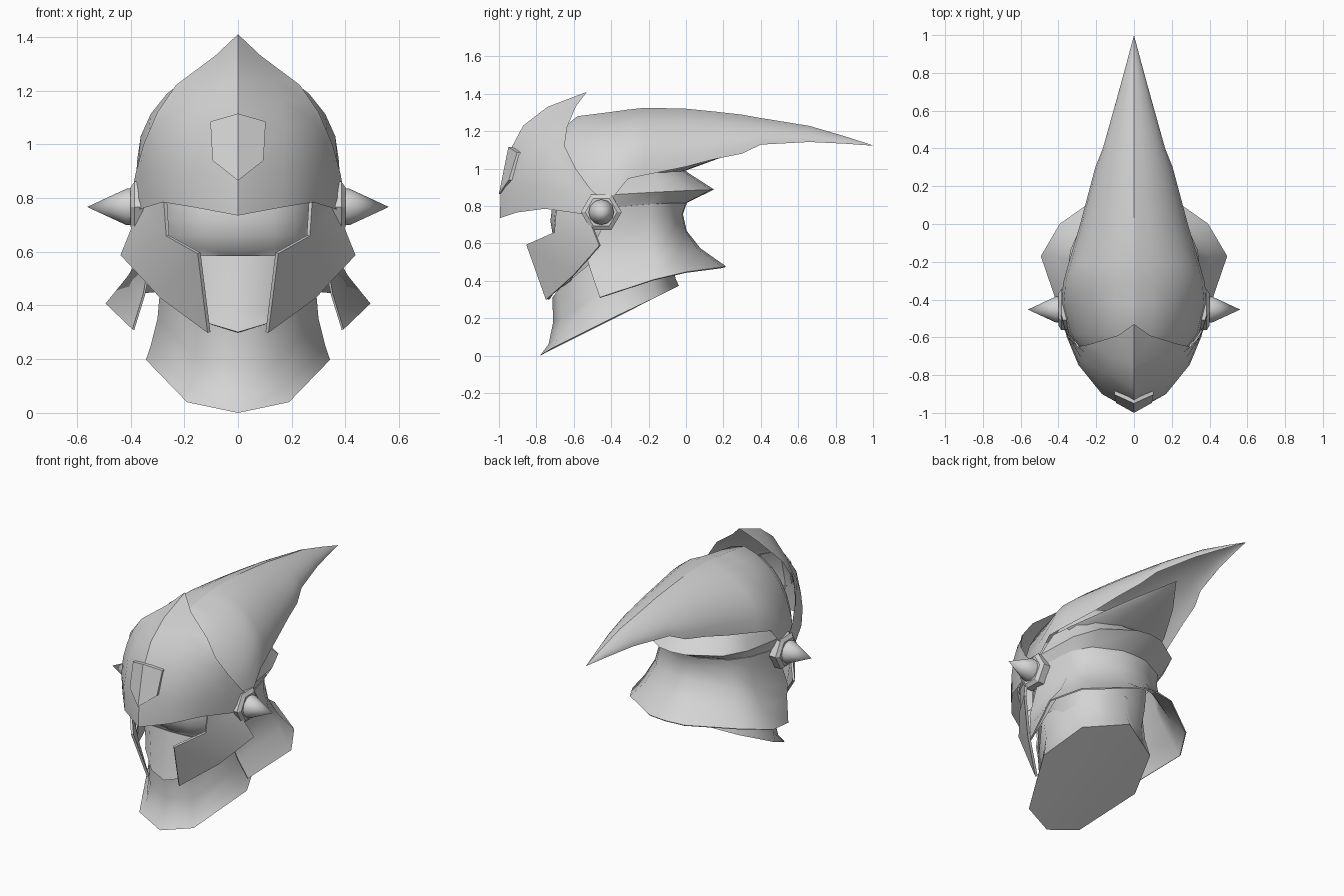
import bpy, bmesh, math

steel = bpy.data.materials.new("steel_grey")
steel.diffuse_color = (0.66, 0.66, 0.66, 1)


def make(name, verts, faces, thick=0.0, angle=40, ridge=False):
    """Mesh object from half geometry, mirrored over x = 0; ridge keeps the centre line sharp."""
    me = bpy.data.meshes.new(name)
    me.from_pydata(verts, [], faces)
    bm = bmesh.new()
    bm.from_mesh(me)
    bmesh.ops.remove_doubles(bm, verts=bm.verts, dist=0.0005)
    bmesh.ops.recalc_face_normals(bm, faces=bm.faces)
    bm.to_mesh(me)
    bm.free()
    me.materials.append(steel)
    ob = bpy.data.objects.new(name, me)
    bpy.context.collection.objects.link(ob)
    ob.modifiers.new("mirror", 'MIRROR').merge_threshold = 0.001
    if thick:
        s = ob.modifiers.new("thickness", 'SOLIDIFY')
        s.thickness, s.offset = thick, 0
    # Bake the modifiers so that sharp edges include rims and the centre line
    dg = bpy.context.evaluated_depsgraph_get()
    baked = bpy.data.meshes.new_from_object(ob.evaluated_get(dg))
    ob.modifiers.clear()
    ob.data = baked
    bm = bmesh.new()
    bm.from_mesh(baked)
    bmesh.ops.recalc_face_normals(bm, faces=bm.faces)
    bm.to_mesh(baked)
    bm.free()
    if ridge:
        for e in baked.edges:
            if all(abs(baked.vertices[v].co.x) < 1e-4 for v in e.vertices):
                e.use_edge_sharp = True
    bpy.ops.object.select_all(action='DESELECT')
    bpy.context.view_layer.objects.active = ob
    ob.select_set(True)
    bpy.ops.object.shade_smooth_by_angle(angle=math.radians(angle))
    return ob


def loft(name, rows, caps=(), **kw):
    """Skin between equal-length rows of points; caps close chosen rows."""
    n = len(rows[0])
    faces = [(r * n + i, r * n + i + 1, (r + 1) * n + i + 1, (r + 1) * n + i)
             for r in range(len(rows) - 1) for i in range(n - 1)]
    faces += [tuple(range(r * n, r * n + n)) for r in caps]
    return make(name, [p for row in rows for p in row], faces, **kw)


# Swept crest shell, ridge growing towards the tail: y, half width, edge height, ridge height
crest = [(-0.68, 0.265, 0.82, 1.20), (-0.58, 0.345, 0.80, 1.28), (-0.42, 0.385, 0.81, 1.30),
         (-0.31, 0.375, 0.945, 1.315), (-0.22, 0.35, 0.965, 1.325), (0.0, 0.285, 1.01, 1.32),
         (0.15, 0.245, 1.05, 1.305), (0.30, 0.205, 1.08, 1.288), (0.40, 0.165, 1.128, 1.27),
         (0.66, 0.092, 1.142, 1.228), (0.85, 0.04, 1.133, 1.172), (1.0, 0, 1.122, 1.124)]
ARC = [math.radians(a) for a in (0, 15, 30, 45, 60, 75, 90)]


def crest_row(y, w, b, t):
    k = 0.1 + 0.22 * max(0, min(1, y + 0.4))
    return [(w * math.cos(a), y, b + (t - b) * ((1 - k) * math.sin(a) + k * (1 - math.cos(a)))) for a in ARC]


loft("crest_shell", [crest_row(*c) for c in crest], ridge=True)

# Tapered lining under the crest: y, half width, edge height, depth
under = [(-0.22, 0.32, 0.975, 0.06), (0.0, 0.23, 1.02, 0.03), (0.2, 0.125, 1.075, 0.012),
         (0.38, 0.0, 1.14, 0.0)]
loft("crest_lining", [[(w * math.cos(a), y, b - d * math.sin(a)) for a in ARC[::2]]
                      for y, w, b, d in under])

# Brow visor: columns from lower rim to the raised rear rim, centre outwards
visor = [
    [(0, -.995, .735), (0, -.99, .90), (0, -.945, 1.09), (0, -.87, 1.23), (0, -.74, 1.33), (0, -.53, 1.41)],
    [(.16, -.905, .765), (.17, -.90, .90), (.17, -.86, 1.06), (.155, -.785, 1.17),
     (.13, -.70, 1.25), (.085, -.59, 1.33)],
    [(.28, -.755, .785), (.295, -.745, .90), (.29, -.735, 1.0), (.275, -.715, 1.09),
     (.255, -.685, 1.16), (.23, -.635, 1.222)],
    [(.345, -.61, .765), (.355, -.60, .83), (.357, -.595, .90), (.35, -.60, .96),
     (.335, -.62, 1.03), (.30, -.65, 1.12)],
    [(.375, -.54, .755), (.385, -.49, .78), (.395, -.43, .81), (.39, -.46, .845),
     (.382, -.51, .89), (.352, -.59, 1.0)]]
loft("brow_visor", visor, ridge=True)

# Shield-shaped brow plate
plate = [(0, -.95, 1.115), (.103, -.903, 1.085), (.095, -.947, .94), (0, -1.0, .865)]
plate_back = [(x, y + .03, z) for x, y, z in plate]
make("brow_plate", plate + plate_back,
     [(0, 1, 2, 3)] + [(i, i + 1, i + 5, i + 4) for i in range(3)], angle=20, ridge=True)

# Inner face and skull: height, front y, back y, half width
ANG = [math.radians(a) for a in range(0, 181, 20)]


def ring(z, front, back, w, p=0.75):
    c, h = (front + back) / 2, (back - front) / 2
    return [(w * abs(math.sin(a)) ** p if 0 < a < 3.14 else 0, c - h * math.cos(a), z) for a in ANG]


loft("skull", [ring(*r) for r in [(.40, -.66, -.10, .25), (.58, -.655, -.08, .28), (.61, -.69, -.08, .29),
                                  (.66, -.715, -.08, .30), (.72, -.725, -.08, .305), (.80, -.715, -.07, .31),
                                  (.92, -.67, -.06, .31), (1.01, -.6, -.06, .28), (1.15, -.5, -.15, .2)]],
     caps=(8,), angle=45)

# Chin plate
loft("chin_plate", [[(0, -.675, .585), (.15, -.665, .585), (.25, -.58, .585)],
                    [(0, -.72, .36), (.11, -.705, .38), (.22, -.60, .44)],
                    [(0, -.735, .30), (.10, -.715, .33), (.21, -.62, .40)]], thick=0.01)

# Flared neck with a slanted, closed octagonal base
neck = [
    [(0, -.78, 0), (.19, -.715, .04), (.343, -.40, .198), (.255, -.16, .312), (0, -.038, .373)],
    [(0, -.735, .06), (.165, -.685, .09), (.325, -.41, .25), (.25, -.17, .355), (0, -.055, .41)],
    [(0, -.71, .18), (.15, -.665, .20), (.30, -.43, .35), (.235, -.18, .42), (0, -.07, .47)],
    [(0, -.715, .31), (.15, -.68, .355), (.285, -.48, .52), (.225, -.19, .55), (0, -.07, .57)]]
loft("neck", neck, caps=(0,), angle=60)

# Cheek guards, folded along the middle
cheek = [(.145, -.85, .595), (.262, -.70, .66), (.27, -.69, .785), (.36, -.53, .765),
         (.432, -.46, .588), (.285, -.60, .43), (.108, -.745, .30)]
make("cheek_guard", cheek, [(0, 1, 5, 6), (1, 2, 3), (1, 3, 4), (1, 4, 5)], thick=0.014, angle=35)

# Nape guard: flared skirt, waist and upper lip, front edge to back centre
nape = [
    [(.39, -.46, .31), (.49, -.17, .405), (.39, .0, .445), (.12, .19, .47), (0, .21, .475)],
    [(.35, -.505, .44), (.405, -.17, .51), (.315, -.05, .535), (.10, .06, .565), (0, .075, .57)],
    [(.335, -.53, .52), (.345, -.19, .62), (.27, -.09, .64), (.09, -.005, .66), (0, .0, .665)],
    [(.35, -.44, .70), (.315, -.2, .74), (.25, -.1, .75), (.085, -.025, .755), (0, -.02, .755)],
    [(.352, -.42, .79), (.312, -.19, .81), (.245, -.085, .815), (.085, -.005, .815), (0, .0, .815)],
    [(.365, -.40, .86), (.338, -.14, .875), (.268, .02, .883), (.09, .135, .887), (0, .15, .888)]]
loft("nape_guard", nape[:5], thick=0.008, angle=60)
loft("nape_lip", nape[4:], angle=60)

# Sloped collar from the lip up into the crest
loft("nape_collar", [nape[-1],
                     [(.36, -.36, .90), (.315, -.16, .93), (.24, -.05, .95), (.085, .02, .96), (0, .03, .965)],
                     [(.345, -.31, .96), (.28, -.17, 1.0), (.21, -.1, 1.01), (.08, -.04, 1.01), (0, -.035, 1.01)]],
     angle=45)


# Side pivots: hexagonal boss, smaller collar and spike
def turned(name, sides, profile, angle):
    rows = [[(x, -.453 + r * math.cos(i * math.tau / sides), .767 + r * math.sin(i * math.tau / sides))
             for i in range(sides + 1)] for x, r in profile]
    loft(name, rows, angle=angle)


turned("pivot_boss", 6, [(.34, .109), (.385, .109), (.40, .085), (.40, 0)], 20)
turned("pivot_spike", 12, [(.39, .068), (.415, .068), (.562, 0)], 45)
